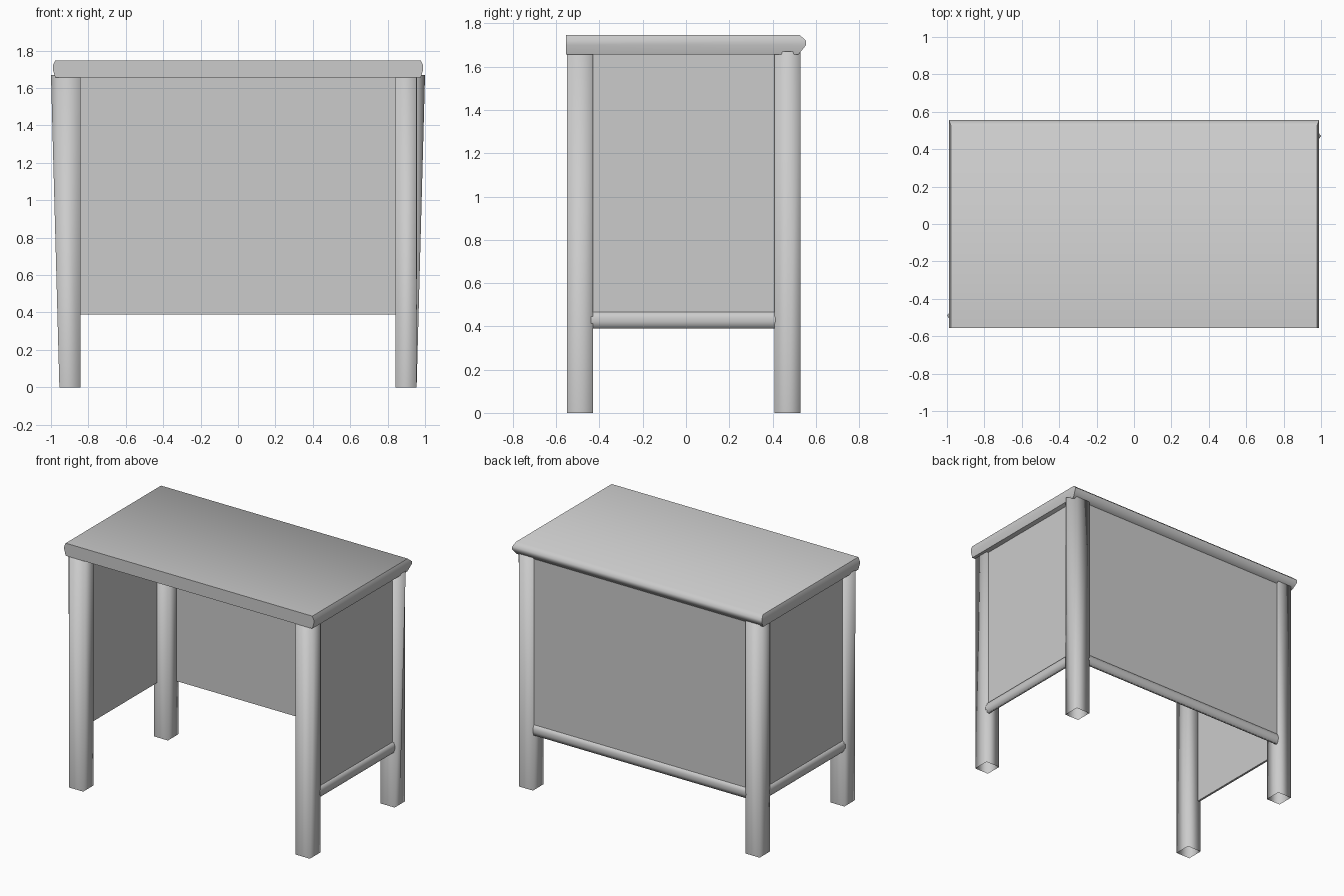
import bpy, bmesh

if "Cube" in bpy.data.objects:
    bpy.data.objects.remove(bpy.data.objects["Cube"])


def loft(name, rings, cap_start=True, cap_end=True, angle=None):
    """Skin matching closed rings of points into one object."""
    bm = bmesh.new()
    rows = [[bm.verts.new(p) for p in ring] for ring in rings]
    n = len(rows[0])
    for a, b in zip(rows, rows[1:]):
        for i in range(n):
            j = (i + 1) % n
            bm.faces.new((a[i], a[j], b[j], b[i]))
    if cap_start:
        bm.faces.new(rows[0][::-1])
    if cap_end:
        bm.faces.new(rows[-1])
    bmesh.ops.recalc_face_normals(bm, faces=bm.faces)
    mesh = bpy.data.meshes.new(name)
    bm.to_mesh(mesh)
    bm.free()
    obj = bpy.data.objects.new(name, mesh)
    bpy.context.collection.objects.link(obj)
    if angle is not None:
        bpy.ops.object.select_all(action='DESELECT')
        obj.select_set(True)
        bpy.context.view_layer.objects.active = obj
        bpy.ops.object.shade_smooth_by_angle(angle=angle)
    return obj


def rect(x0, x1, y0, y1, z):
    return [(x0, y0, z), (x1, y0, z), (x1, y1, z), (x0, y1, z)]


def panel(name, x0, x1, y0, y1, z0, z1):
    return loft(name, [rect(x0, x1, y0, y1, z0), rect(x0, x1, y0, y1, z1)])


# Desk top: pointed rim on the sides and back, flat front
rim = [(1.657, 0.978, 0.52), (1.70, 0.99, 0.555),
       (1.72, 0.99, 0.555), (1.747, 0.978, 0.525)]
loft("desk_top", [rect(-hx, hx, -0.555, back, z) for z, hx, back in rim], angle=1.0)

# Legs: open-bottomed square tubes; two have an outer ridge flaring to the top
LEGS = [("front_left_leg", -1, -0.55, -0.43, 1.0),
        ("front_right_leg", 1, -0.55, -0.43, 0.957),
        ("back_left_leg", -1, 0.41, 0.53, 0.957),
        ("back_right_leg", 1, 0.41, 0.53, 1.0)]
for name, s, y0, y1, flare in LEGS:
    rings = []
    for z, ridge in ((0, 0.955), (1.67, flare)):
        rings.append([(s * 0.843, y0, z), (s * 0.955, y0, z),
                      (s * ridge, (y0 + y1) / 2, z),
                      (s * 0.955, y1, z), (s * 0.843, y1, z)])
    loft(name, rings, cap_start=False, angle=1.7)

# Thin side and back panels
panel("left_panel", -0.94, -0.93, -0.44, 0.42, 0.39, 1.67)
panel("right_panel", 0.93, 0.94, -0.44, 0.42, 0.39, 1.67)
panel("back_panel", -0.85, 0.85, 0.505, 0.515, 0.39, 1.67)

# Lower rails with a rounded outer profile: (outward offset, height)
RAIL = [(0.0, 0.39), (0.012, 0.393), (0.02, 0.42), (0.02, 0.44), (0.012, 0.464), (0.0, 0.467)]
for name, s in (("left_rail", -1), ("right_rail", 1)):
    loft(name, [[(s * (0.937 + d), y, z) for d, z in RAIL] for y in (-0.44, 0.42)], angle=1.2)
loft("back_rail", [[(x, 0.51 + d, z) for d, z in RAIL] for x in (-0.85, 0.85)], angle=1.2)
